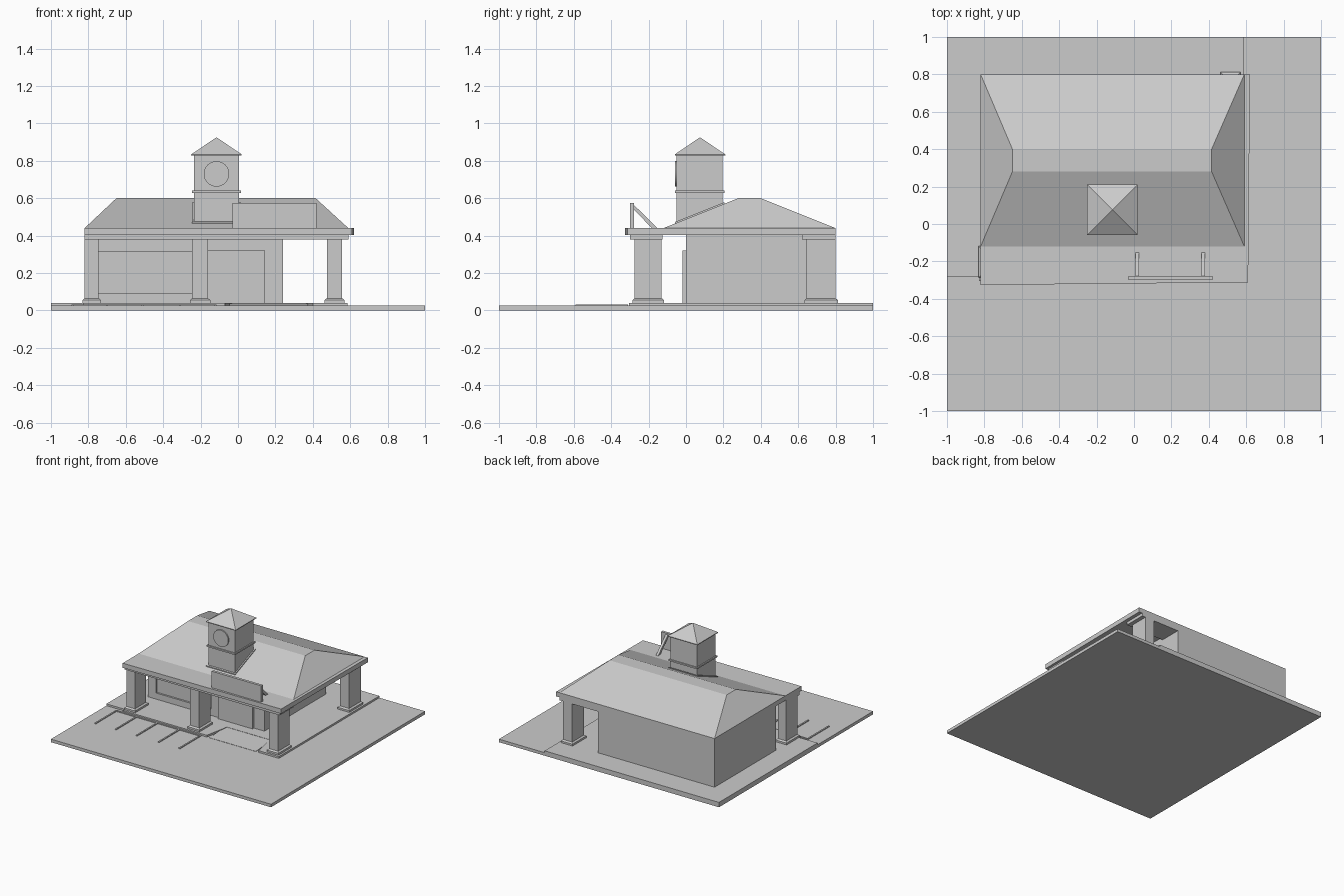
import bpy, bmesh
from mathutils import Vector

if "Cube" in bpy.data.objects:
    bpy.data.objects.remove(bpy.data.objects["Cube"])


def loft(name, rings):
    """Solid from stacked rings with equal point counts."""
    bm = bmesh.new()
    vs = [[bm.verts.new(p) for p in r] for r in rings]
    n = len(vs[0])
    for a, b in zip(vs, vs[1:]):
        for i in range(n):
            j = (i + 1) % n
            bm.faces.new((a[i], a[j], b[j], b[i]))
    bm.faces.new(vs[0][::-1])
    bm.faces.new(vs[-1])
    bmesh.ops.recalc_face_normals(bm, faces=bm.faces)
    me = bpy.data.meshes.new(name)
    bm.to_mesh(me)
    bm.free()
    ob = bpy.data.objects.new(name, me)
    bpy.context.collection.objects.link(ob)
    return ob


def rect(x0, x1, y0, y1, z):
    return [(x0, y0, z), (x1, y0, z), (x1, y1, z), (x0, y1, z)]


def box(name, x0, x1, y0, y1, z0, z1):
    return loft(name, [rect(x0, x1, y0, y1, z0), rect(x0, x1, y0, y1, z1)])


def slab(name, pts, z0, z1):
    return loft(name, [[(x, y, z) for x, y in pts] for z in (z0, z1)])


def side_prism(name, pts, x0, x1):
    return loft(name, [[(x, y, z) for y, z in pts] for x in (x0, x1)])


# Site, sidewalk with entrance ramp, parking stripes
box("lot", -1, 1, -1, 1, 0, 0.025)
slab("sidewalk", [(-1, -0.28), (-0.83, -0.28), (-0.83, -0.305), (-0.07, -0.305),
                  (-0.03, -0.1), (0.36, -0.1), (0.4, -0.305), (0.585, -0.305),
                  (0.585, 1), (-1, 1)], 0.02, 0.04)
side_prism("ramp", [(-0.305, 0.02), (-0.1, 0.02), (-0.1, 0.038), (-0.305, 0.027)], -0.045, 0.375)
for i, x in enumerate((-0.885, -0.70, -0.51, -0.31, -0.12)):
    box(f"parking_stripe_{i}", x - 0.006, x + 0.006, -0.59, -0.31, 0.02, 0.032)
box("parking_stripe_end", -0.891, -0.114, -0.322, -0.31, 0.02, 0.032)

# Main building with recessed front window and projecting entrance
body = box("building_body", -0.82, 0.24, 0, 0.8, 0.03, 0.41)
cut = box("window_cutter", -0.745, -0.245, -0.1, 0.015, 0.09, 0.315)
cut.hide_render = True
cut.hide_set(True)
mod = body.modifiers.new("window_recess", "BOOLEAN")
mod.operation, mod.object, mod.solver = "DIFFERENCE", cut, "EXACT"
box("entrance", -0.17, 0.145, -0.018, 0.01, 0.03, 0.32)

# Porch columns with flared bases
cols = [(-0.82, -0.745, -0.275, -0.13), (-0.245, -0.16, -0.275, -0.13),
        (0.475, 0.557, -0.275, -0.13), (0.475, 0.557, 0.645, 0.80)]
for i, (a, b, c, d) in enumerate(cols):
    box(f"column_{i}", a, b, c, d, 0.03, 0.39)
    e = 0.012
    loft(f"column_base_{i}", [rect(a - e, b + e, c - e, d + e, 0.03),
                              rect(a - e, b + e, c - e, d + e, 0.055),
                              rect(a, b, c, d, 0.065)])

# Beams, eave slab and hipped roof
box("front_beam", -0.82, 0.59, -0.30, -0.125, 0.378, 0.405)
box("rear_beam", 0.23, 0.59, 0.62, 0.80, 0.378, 0.405)
slab("eave", [(-0.82, -0.326), (0.61, -0.312), (0.62, 0.8), (-0.82, 0.8)], 0.402, 0.44)
loft("hip_roof", [rect(-0.82, 0.59, -0.12, 0.8, 0.435),
                  rect(-0.82, 0.59, -0.12, 0.8, 0.44),
                  rect(-0.65, 0.415, 0.28, 0.40, 0.6)])

# Clock tower
box("tower", -0.235, 0.006, -0.05, 0.195, 0.45, 0.835)
box("tower_band", -0.245, 0.016, -0.06, 0.205, 0.628, 0.64)
side_prism("tower_flashing", [(-0.06, 0.455), (0.205, 0.56), (0.205, 0.578), (-0.06, 0.472)],
           -0.247, 0.016)
loft("tower_cap", [rect(-0.25, 0.02, -0.06, 0.21, 0.828),
                   rect(-0.25, 0.02, -0.06, 0.21, 0.834),
                   rect(-0.116, -0.114, 0.074, 0.076, 0.925)])
bpy.ops.mesh.primitive_cylinder_add(vertices=32, radius=0.068, depth=0.016,
                                    location=(-0.115, -0.052, 0.73), rotation=(1.5708, 0, 0))
bpy.context.object.name = "clock_face"
bpy.ops.object.shade_smooth_by_angle()

# Blank sign panel with rear braces
box("sign_panel", -0.03, 0.42, -0.30, -0.278, 0.438, 0.575)
for i, x in enumerate((0.018, 0.37)):
    side_prism(f"sign_brace_{i}", [(-0.28, 0.565), (-0.28, 0.54), (-0.18, 0.438), (-0.15, 0.438)],
               x - 0.01, x + 0.01)
